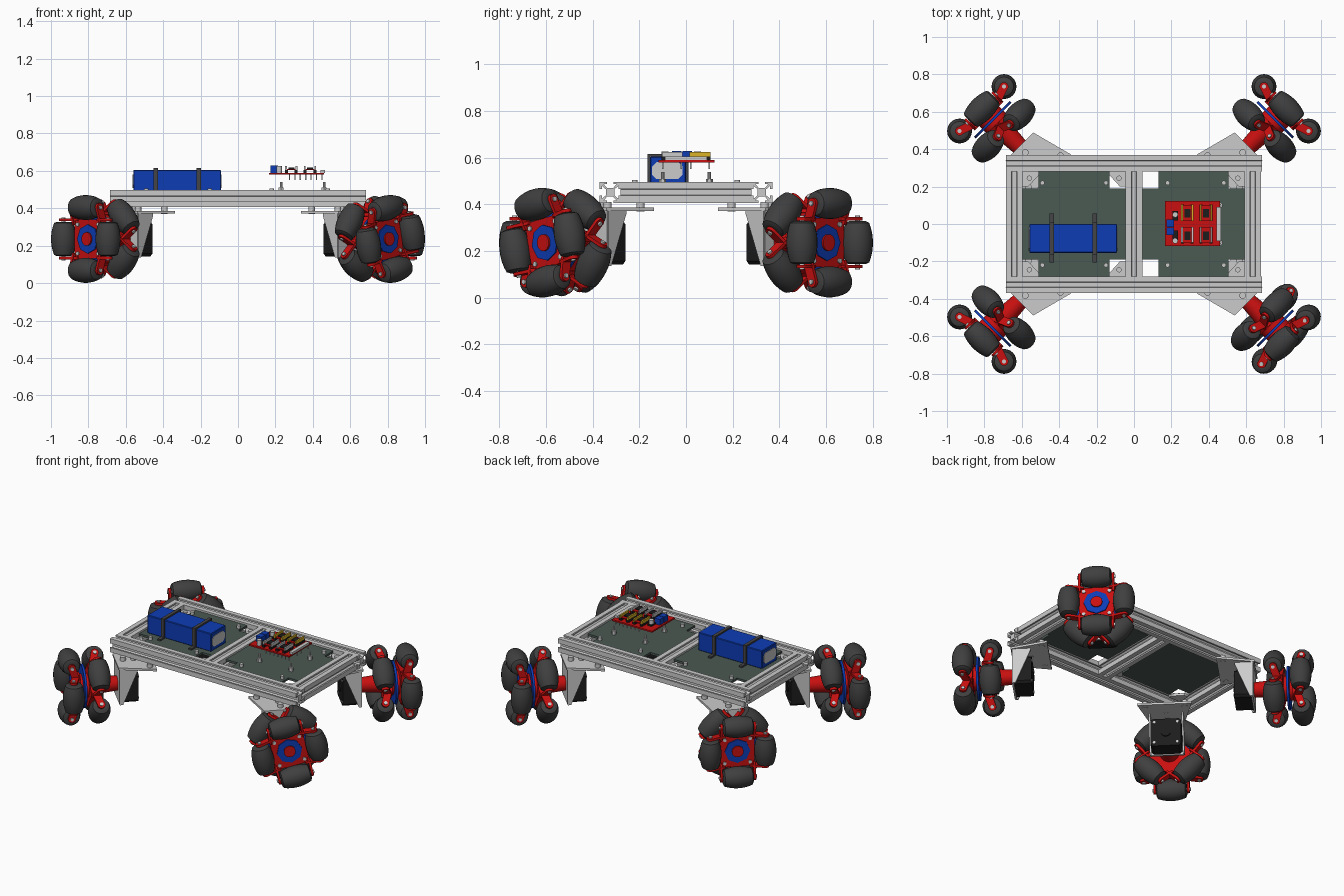
import bpy, bmesh
from math import radians, sin, cos, sqrt, pi
from mathutils import Matrix, Vector

if "Cube" in bpy.data.objects:
    bpy.data.objects.remove(bpy.data.objects["Cube"])

T = Matrix.Translation
def R(deg, axis): return Matrix.Rotation(radians(deg), 4, axis)

def material(name, rgb):
    m = bpy.data.materials.new(name)
    m.diffuse_color = (*rgb, 1)
    m.use_nodes = True
    m.node_tree.nodes["Principled BSDF"].inputs["Base Color"].default_value = m.diffuse_color
    return m

RED, BLUE = material("red", (.58, .005, .005)), material("blue", (.004, .045, .46))
RUBBER, BLACK = material("rubber", (.05, .05, .05)), material("black", (.012, .012, .012))
PANEL, YELLOW = material("panel", (.07, .1, .085)), material("yellow", (.7, .45, .02))
STRAP = material("strap", (.06, .06, .065))

def finish(name, bm, mat=None):
    bmesh.ops.recalc_face_normals(bm, faces=bm.faces)
    me = bpy.data.meshes.new(name)
    bm.to_mesh(me)
    bm.free()
    if mat:
        me.materials.append(mat)
    ob = bpy.data.objects.new(name, me)
    bpy.context.collection.objects.link(ob)
    bpy.ops.object.select_all(action='DESELECT')
    ob.select_set(True)
    bpy.context.view_layer.objects.active = ob
    bpy.ops.object.shade_smooth_by_angle(angle=radians(35))
    return ob

def box(bm, x0, x1, y0, y1, z0, z1):
    m = T(((x0+x1)/2, (y0+y1)/2, (z0+z1)/2)) @ Matrix.Diagonal((x1-x0, y1-y0, z1-z0, 1))
    bmesh.ops.create_cube(bm, size=1, matrix=m)

def prism(bm, pts, m, d):
    rings = [[bm.verts.new(m @ Vector((x, y, z))) for x, y in pts] for z in (-d/2, d/2)]
    for r in rings:
        bm.faces.new(r)
    for i in range(len(pts)):
        j = (i+1) % len(pts)
        bm.faces.new((rings[0][i], rings[0][j], rings[1][j], rings[1][i]))

def cyl(bm, m, r, d, r2=None, seg=20):
    bmesh.ops.create_cone(bm, cap_ends=True, segments=seg, radius1=r,
                          radius2=r if r2 is None else r2, depth=d, matrix=m)

def lathe(bm, prof, m, seg=24):
    rings = [[bm.verts.new(m @ Vector((r*cos(2*pi*i/seg), r*sin(2*pi*i/seg), t)))
              for i in range(seg)] for t, r in prof]
    for a, b in zip(rings, rings[1:]):
        for i in range(seg):
            j = (i+1) % seg
            bm.faces.new((a[i], a[j], b[j], b[i]))
    bm.faces.new(rings[0])
    bm.faces.new(rings[-1])

def chamfered(w, h, c):
    return [(w, -h+c), (w, h-c), (w-c, h), (-w+c, h), (-w, h-c), (-w, -h+c), (-w+c, -h), (w-c, -h)]

# --- slotted frame rails
H, ZC = .045, .452
side = [(H, -H), (H, -.014), (.035, -.014), (.035, -.028), (.018, -.012),
        (.018, .012), (.035, .028), (.035, .014), (H, .014)]
profile = []
for k in range(4):
    c, s = round(cos(k*pi/2)), round(sin(k*pi/2))
    profile += [(c*x - s*y, s*x + c*y) for x, y in side]

for y, n in ((-.325, "front_rail"), (.325, "back_rail")):
    bm = bmesh.new()
    prism(bm, profile, T((0, y, ZC)) @ R(90, 'Y'), 1.37)
    finish(n, bm)
for x, n in ((-.64, "left_rail"), (0, "middle_rail"), (.635, "right_rail")):
    bm = bmesh.new()
    prism(bm, profile, T((x, 0, ZC)) @ R(90, 'X'), .56)
    finish(n, bm)

# --- floor panels with notched corners
def panel(name, x0, x1):
    bm = bmesh.new()
    a, b, n = .19, .28, .085
    pts = [(x0, -a), (x0+n, -a), (x0+n, -b), (x1-n, -b), (x1-n, -a), (x1, -a),
           (x1, a), (x1-n, a), (x1-n, b), (x0+n, b), (x0+n, a), (x0, a)]
    prism(bm, pts, T((0, 0, .478)), .014)
    finish(name, bm, PANEL)
panel("left_panel", -.595, -.045)
panel("right_panel", .045, .59)

# --- inner corner gussets, panel screws and board posts
bm = bmesh.new()
for cx, sx in ((-.595, 1), (-.045, -1), (.59, -1)):
    for sy in (-1, 1):
        pts = [(cx, sy*.28), (cx+sx*.085, sy*.28), (cx+sx*.085, sy*.26),
               (cx+sx*.03, sy*.2), (cx, sy*.2)]
        prism(bm, pts, T((0, 0, .46)), .015)
        cyl(bm, T((cx+sx*.035, sy*.245, .47)), .014, .014, seg=12)
finish("corner_gussets", bm)
bm = bmesh.new()
for x in (-.49, -.15, .18, .48):
    for y in (-.22, .22):
        cyl(bm, T((x, y, .494)), .012, .022, seg=12)
for x in (.23, .46):
    for y in (-.1, .1):
        cyl(bm, T((x, y, .497)), .015, .026, seg=6)
        cyl(bm, T((x, y, .512)), .007, .055, seg=10)
finish("screws_and_posts", bm)

# --- battery with end caps and straps
bm = bmesh.new()
box(bm, -.56, -.09, -.155, 0, .485, .605)
bmesh.ops.bevel(bm, geom=bm.edges[:], offset=.004, segments=1, affect='EDGES')
finish("battery", bm, BLUE)
bm = bmesh.new()
for x in (-.56, -.09):
    prism(bm, chamfered(.036, .065, .018), T((x, -.08, .545)) @ R(90, 'Y'), .006)
finish("battery_end_caps", bm)
bm = bmesh.new()
for x in (-.44, -.21):
    pts = [(-.205, .485), (-.155, .485), (-.155, .606), (0, .606), (0, .485), (.055, .485),
           (.055, .495), (.011, .495), (.011, .616), (-.166, .616), (-.166, .495), (-.205, .495)]
    prism(bm, pts, T((x, 0, 0)) @ R(90, 'Z') @ R(90, 'X'), .022)
finish("battery_straps", bm, STRAP)

# --- circuit board: plate, plug-in modules, headers, terminals
bm = bmesh.new()
box(bm, .165, .46, -.118, .122, .58, .59)
for x in (.285, .385):
    for y in (-.06, .06):
        box(bm, x-.026, x+.026, y-.04, y+.04, .604, .61)
finish("circuit_board", bm, RED)
bm = bmesh.new()
for x in (.285, .385):
    for y in (-.06, .06):
        for s in (-1, 1):
            box(bm, x+s*.026-.008, x+s*.026+.008, y-.045, y+.045, .59, .606)
        box(bm, x-.016, x+.016, y-.025, y+.02, .61, .617)
for y in (-.085, .02):
    box(bm, .205, .235, y, y+.05, .59, .6)
finish("headers_and_chips", bm, BLACK)
bm = bmesh.new()
for x in (.285, .385):
    for s in (-1, 1):
        box(bm, x+s*.028-.005, x+s*.028+.005, .015, .105, .606, .625)
finish("yellow_headers", bm, YELLOW)
bm = bmesh.new()
for y in (-.06, -.015):
    box(bm, .175, .215, y, y+.04, .59, .628)
finish("terminal_blocks", bm, BLUE)
bm = bmesh.new()
box(bm, .442, .465, -.09, .09, .59, .605)
for x in (.285, .385):
    for s in (-1, 1):
        box(bm, x+s*.028-.005, x+s*.028+.005, -.1, -.015, .606, .625)
for y in (-.09, .05):
    cyl(bm, T((.22, y, .608)), .015, .036, seg=14)
for i in range(7):
    for y in (-.1, -.02, .02, .1):
        box(bm, .272+i*.029, .278+i*.029, y-.003, y+.003, .552, .582)
finish("connectors_and_pins", bm)

# --- wheel parts; local x points outward along the axle
RW, RC = .235, .168
ts = [-.085, -.065, -.04, -.015, .015, .04, .065, .085]
barrel = [(-.092, .025), (-.092, .036)] + [(t, sqrt(RW*RW-t*t)-RC) for t in ts] + [(.092, .036), (.092, .025)]
rollers, body, axles = bmesh.new(), bmesh.new(), bmesh.new()
for row, off, ax, hub in ((1, 0, .055, .018), (-1, 45, -.11, -.075)):
    # roller fork lug leaning from the hub plate to the roller axle
    lug = [(hub-ax-.018, .075), (hub-ax+.03, .075)] + \
          [(.024*cos(k*pi/6), RC+.024*sin(k*pi/6)) for k in range(7)]
    if row < 0:
        lug = [(hub-ax-.03, .075), (hub-ax+.018, .075)] + lug[2:]
    prism(body, chamfered(.105, .105, .012), R(off, 'X') @ T((hub, 0, 0)) @ R(90, 'Y'), .036)
    for k in range(4):
        m = R(off+90*k, 'X') @ T((ax, 0, 0))
        lathe(rollers, barrel, m @ T((0, 0, RC)) @ R(90, 'X'))
        cyl(axles, m @ T((0, 0, RC)) @ R(90, 'X'), .011, .232, seg=12)
        cyl(axles, R(45+90*k, 'X') @ T((.037, 0, .11)) @ R(90, 'Y'), .011, .012, seg=10)
        for t in (-.102, .102):
            prism(body, lug, m @ T((0, t, 0)) @ R(90, 'X'), .014)
cyl(body, T((-.03, 0, 0)) @ R(90, 'Y'), .075, .08)
cyl(body, T((.042, 0, 0)) @ R(90, 'Y'), .036, .02)
cyl(body, T((-.165, 0, 0)) @ R(90, 'Y'), .045, .15, .058)
disc = bmesh.new()
cyl(disc, T((-.028, 0, 0)) @ R(90, 'Y'), .135, .014, seg=32)
cyl(disc, T((.037, 0, 0)) @ R(90, 'Y'), .078, .012, seg=8)

# --- motor and bracket parts in the same local frame (z from axle height)
motor, bracket = bmesh.new(), bmesh.new()
prism(motor, chamfered(.093, .093, .014), T((-.302, 0, 0)) @ R(90, 'Y'), .106)
cyl(motor, T((-.357, 0, 0)) @ R(90, 'Y'), .03, .01)
for y in (-.07, .07):
    for z in (-.07, .07):
        cyl(bracket, T((-.356, y, z)) @ R(90, 'Y'), .009, .006, seg=10)
box(bracket, -.25, -.238, -.1, .1, -.1, .15)
prism(bracket, [(-.23, -.105), (-.23, .105), (-.456, .165), (-.456, -.165)], T((0, 0, .143)), .014)
for y in (-.1, .1):
    prism(bracket, [(-.24, -.1), (-.24, .14), (-.35, .14), (-.35, .125), (-.258, -.1)],
          T((0, y, 0)) @ R(90, 'X'), .01)
for n, t in ((-.275, 0), (-.42, -.12), (-.42, .12), (-.34, 0)):
    cyl(bracket, T((n, t, .154)), .018, .04, seg=12)

# --- place one wheel unit at each corner
parts = [(finish("wheel_rollers", rollers, RUBBER), True), (finish("wheel_body", body, RED), True),
         (finish("roller_axles", axles), True), (finish("wheel_disc", disc, BLUE), True),
         (finish("motor", motor, BLACK), False), (finish("motor_bracket", bracket), False)]
corners = [(1, 1, 45, "back_right"), (-1, 1, 135, "back_left"),
           (-1, -1, 225, "front_left"), (1, -1, 315, "front_right")]
for src, spins in parts:
    kind = src.name
    for i, (sx, sy, ang, place) in enumerate(corners):
        ob = src if i == 0 else src.copy()
        if i:
            bpy.context.collection.objects.link(ob)
        ob.name = place + "_" + kind
        spin = R(12, 'X') if spins and place == "front_right" else Matrix.Identity(4)
        ob.matrix_world = T((sx*.775, sy*.577, .236)) @ R(ang, 'Z') @ spin
